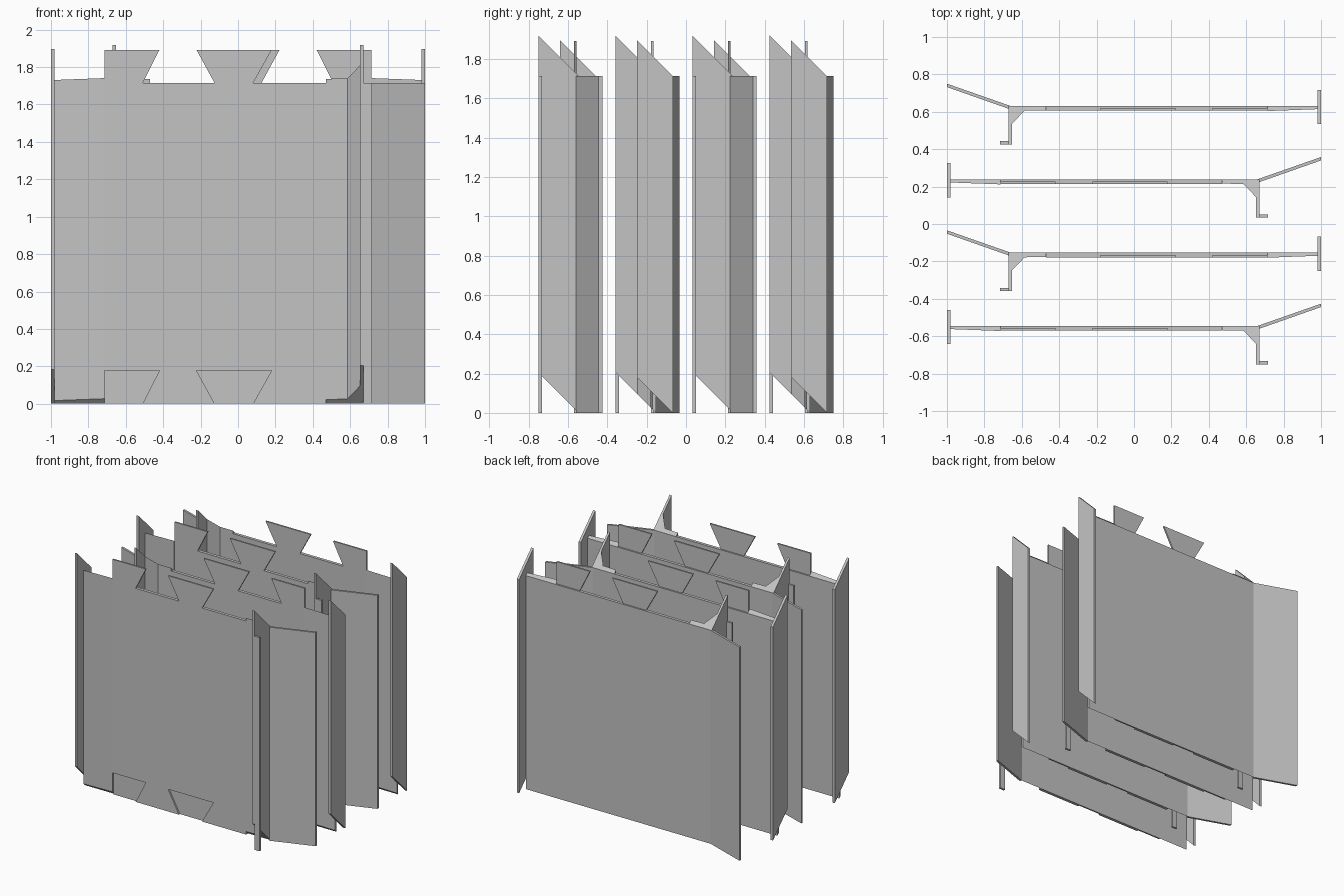
import bpy
import bmesh

cube = bpy.data.objects.get("Cube")
if cube:
    bpy.data.objects.remove(cube, do_unlink=True)

GREY = (0.55, 0.55, 0.55, 1.0)
mat = bpy.data.materials.new("plain grey")
mat.use_nodes = True
mat.diffuse_color = GREY
mat.node_tree.nodes["Principled BSDF"].inputs["Base Color"].default_value = GREY

HEIGHT = 1.714
BACK = -0.545     # back plane of the first panel
FRONT = -0.57     # front plane of the first panel
MID = -0.557      # plane between backing and jigsaw layer
PITCH = 0.392


def loft(name, lower, upper, side, shift):
    """Solid between two matching loops, mirrored and moved to its panel."""
    bm = bmesh.new()
    loops = [[bm.verts.new((x * side, y + shift, z)) for x, y, z in loop]
             for loop in (lower, upper)]
    a, b = loops
    bm.faces.new(a)
    bm.faces.new(b)
    for i in range(len(a)):
        j = (i + 1) % len(a)
        bm.faces.new((a[i], a[j], b[j], b[i]))
    bmesh.ops.recalc_face_normals(bm, faces=bm.faces)
    mesh = bpy.data.meshes.new(name)
    bm.to_mesh(mesh)
    bm.free()
    mesh.materials.append(mat)
    obj = bpy.data.objects.new(name, mesh)
    bpy.context.collection.objects.link(obj)


def upright(name, profile, side, shift, slant_from=None):
    """Vertical extrusion; ends slope at 45 degrees when slant_from is given."""
    def end(z):
        return [(x, y, z if slant_from is None else z + slant_from - y)
                for x, y in profile]
    loft(name, end(0), end(HEIGHT), side, shift)


def rect(x0, x1, y0, y1):
    return [(x0, y0), (x1, y0), (x1, y1), (x0, y1)]


# Dovetail edge: sockets at the bottom, matching teeth at the top
EDGE = [(-0.715, 0.178), (-0.42, 0.178), (-0.51, 0), (-0.125, 0),
        (-0.222, 0.178), (0.18, 0.178), (0.08, 0), (0.47, 0)]
OUTLINE = EDGE + [(x, z + HEIGHT) for x, z in reversed(EDGE)]

for n in range(4):
    side = 1 if n % 2 == 0 else -1
    shift = n * PITCH
    tag = f"_{n + 1}"

    # Main board: backing plate and jigsaw front layer
    upright("backing_plate" + tag, rect(-0.715, 0.47, MID, BACK), side, shift)
    loft("dovetail_layer" + tag, [(x, FRONT, z) for x, z in OUTLINE],
         [(x, MID, z) for x, z in OUTLINE], side, shift)

    # Slanted board end beside the T flange
    upright("board_end" + tag,
            [(-0.98, -0.562), (-0.715, -0.572), (-0.715, BACK), (-0.98, BACK)],
            side, shift, BACK)
    upright("edge_flange" + tag, rect(-1.0, -0.98, -0.642, -0.459),
            side, shift, -0.459)

    # Leg with gusset, slanted at both ends
    upright("gusset_leg" + tag,
            [(0.47, -0.568), (0.585, -0.57), (0.652, -0.64), (0.652, -0.75),
             (0.67, -0.75), (0.67, BACK), (0.47, BACK)], side, shift, BACK)

    # Lip on the leg, and angled side wing
    upright("leg_lip" + tag, rect(0.67, 0.717, -0.75, -0.733), side, shift)
    upright("side_wing" + tag,
            [(0.67, -0.56), (1.0, -0.444), (1.0, -0.426), (0.66, BACK)],
            side, shift)
